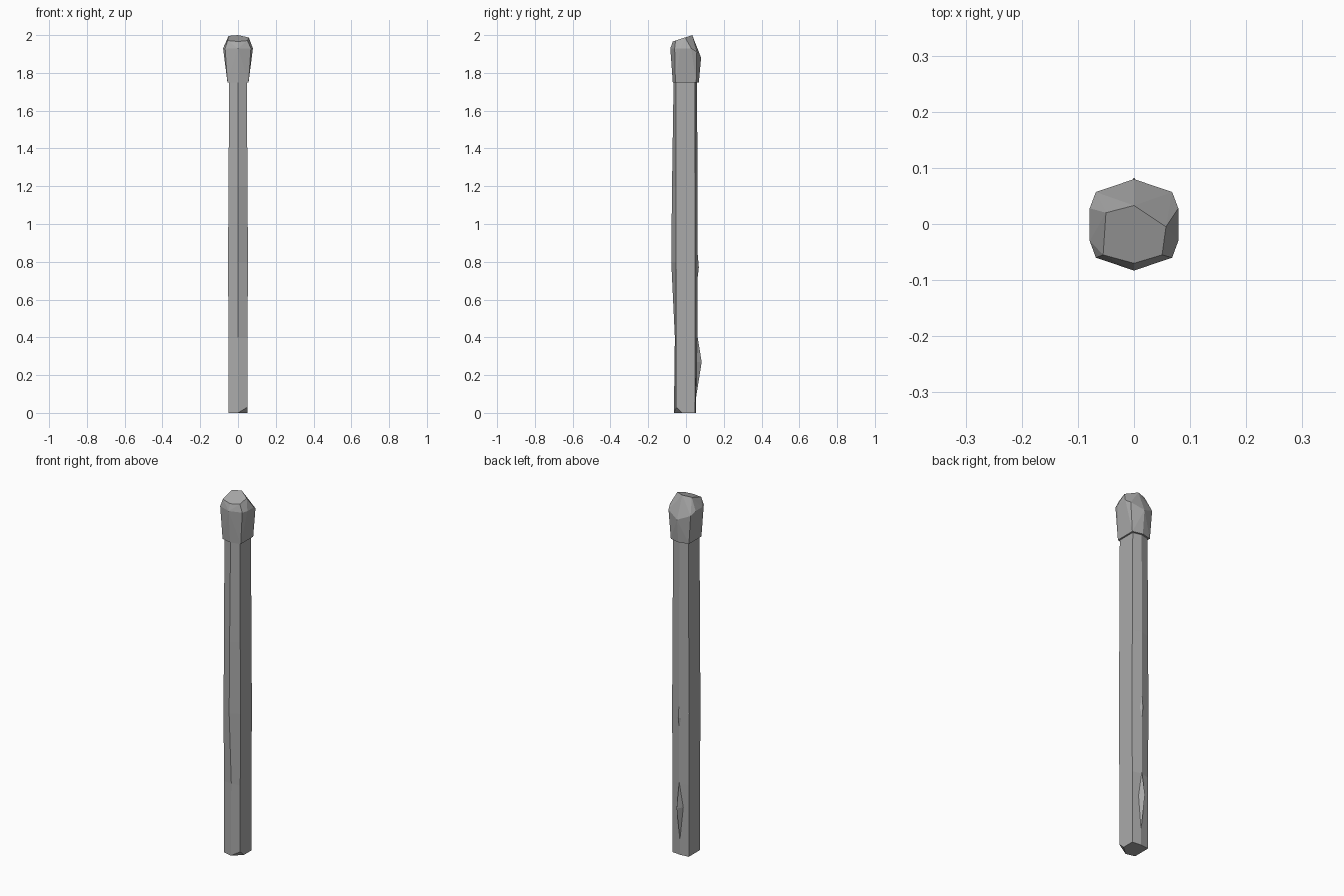
import bpy
import bmesh
from mathutils import Vector

cube = bpy.data.objects.get("Cube")
if cube:
    bpy.data.objects.remove(cube, do_unlink=True)

stone = bpy.data.materials.new("grey stone")
stone.use_nodes = True
stone.diffuse_color = (0.4, 0.4, 0.4, 1)
stone.node_tree.nodes["Principled BSDF"].inputs["Base Color"].default_value = (0.4, 0.4, 0.4, 1)


def finish(bm, name):
    bmesh.ops.recalc_face_normals(bm, faces=bm.faces[:])
    mesh = bpy.data.meshes.new(name)
    bm.to_mesh(mesh)
    bm.free()
    mesh.materials.append(stone)
    obj = bpy.data.objects.new(name, mesh)
    bpy.context.collection.objects.link(obj)
    return obj


def hull(points, name):
    """Faceted solid wrapped round a few points."""
    bm = bmesh.new()
    for p in points:
        bm.verts.new(p)
    bmesh.ops.convex_hull(bm, input=bm.verts[:])
    bmesh.ops.dissolve_limit(bm, angle_limit=0.03, verts=bm.verts[:], edges=bm.edges[:])
    return finish(bm, name)


def mirrored(points):
    """Add the opposite-side copy of every point off the centre plane."""
    return points + [(-x, y, z) for x, y, z in points if x]


# Shaft: six-sided column; each ring is height, half width, front ridge, back ridge
rings = [
    (0.0, 0.050, -0.064, 0.052),
    (0.40, 0.050, -0.059, 0.060),
    (0.80, 0.053, -0.078, 0.062),
    (1.20, 0.050, -0.074, 0.061),
    (1.80, 0.047, -0.065, 0.058),
]
bm = bmesh.new()
loops = []
for z, w, front, back in rings:
    outline = [(0, front), (w, -0.052), (w, 0.047), (0, back), (-w, 0.047), (-w, -0.052)]
    loops.append([bm.verts.new((x, y, z)) for x, y in outline])
for low, high in zip(loops, loops[1:]):
    for i in range(6):
        j = (i + 1) % 6
        bm.faces.new((low[i], low[j], high[j], high[i]))
bm.faces.new(loops[0])
bm.faces.new(loops[-1])
bmesh.ops.recalc_face_normals(bm, faces=bm.faces[:])

# Broken-off corner at the foot
a, b, c = Vector((0, -0.064, 0)), Vector((0.05, -0.02, 0)), Vector((0.05, -0.052, 0.03))
normal = (b - a).cross(c - a).normalized()
if normal.z > 0:
    normal.negate()
cut = bmesh.ops.bisect_plane(bm, geom=bm.verts[:] + bm.edges[:] + bm.faces[:], dist=0.0001,
                             plane_co=a, plane_no=normal, clear_outer=True)
bmesh.ops.holes_fill(bm, edges=[e for e in bm.edges if e.is_boundary], sides=0)
finish(bm, "shaft")

# Splinters standing out along the back ridge
for name, bottom, mid, top, reach in [("lower_splinter", 0.06, 0.27, 0.44, 0.083),
                                      ("upper_splinter", 0.62, 0.77, 0.92, 0.068)]:
    hull([(0, 0.05, bottom), (0, 0.055, top), (0.02, 0.052, mid), (-0.02, 0.052, mid),
          (0, reach, mid), (0, 0.03, mid)], name)

# Head: flares upward to a shoulder, then closes to a tilted top facet
collar = mirrored([(0, -0.070, 1.75), (0.056, -0.056, 1.75), (0.056, 0.054, 1.75), (0, 0.068, 1.75)])
shoulder = mirrored([(0, -0.083, 1.93), (0.068, -0.060, 1.93), (0.079, -0.030, 1.93),
                     (0.079, 0.028, 1.93), (0.068, 0.057, 1.91), (0, 0.080, 1.88)])
crown = [(x, y, 1.966 + 0.33 * (y + 0.07)) for x, y in
         [(0, -0.070), (0.050, -0.055), (0.057, -0.005), (0, 0.033), (-0.050, 0.020), (-0.055, -0.055)]]
hull(collar + shoulder + crown, "head")
